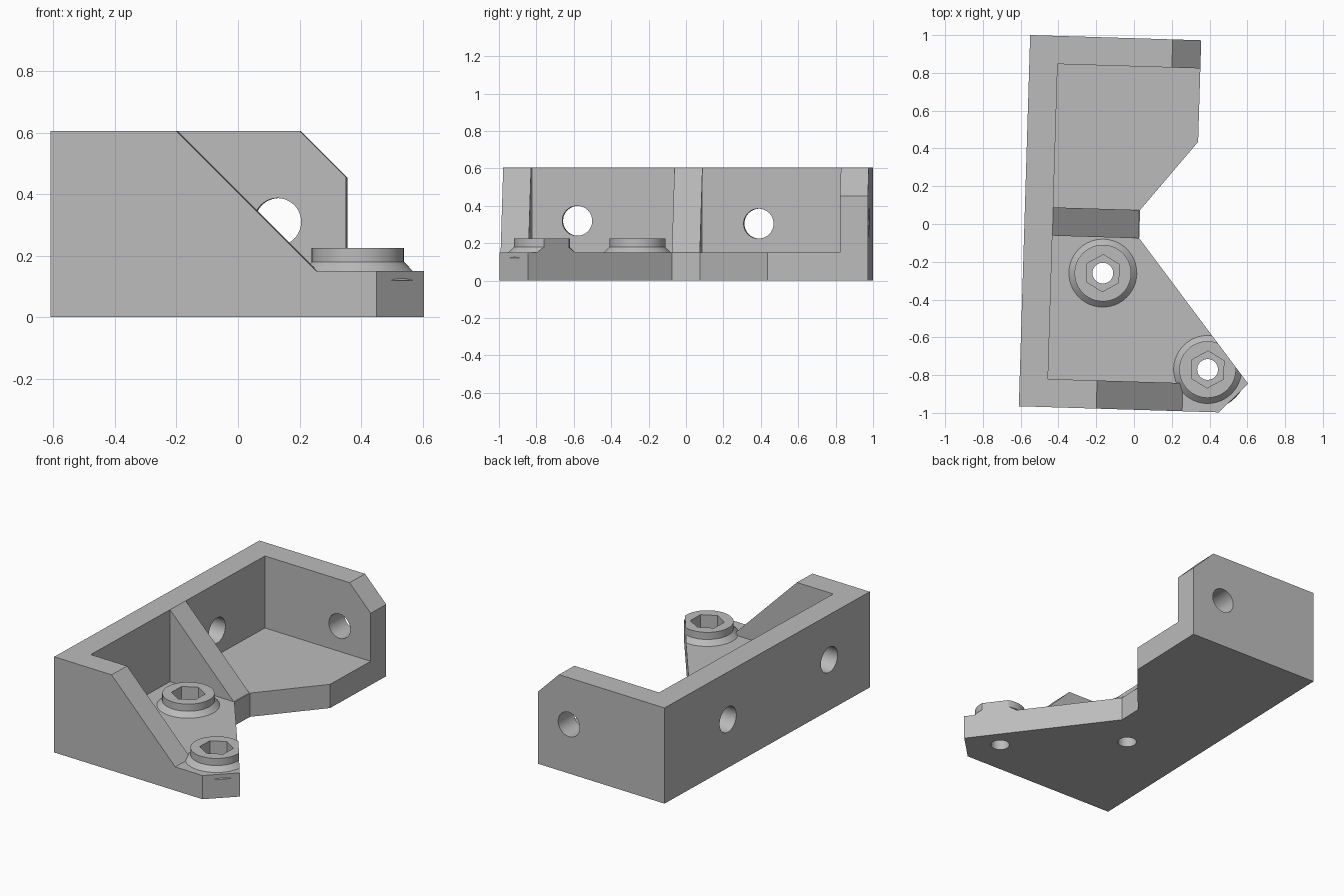
import bpy, bmesh
from math import radians
from mathutils import Matrix, Vector

cube = bpy.data.objects.get("Cube")
if cube:
    bpy.data.objects.remove(cube, do_unlink=True)

grey = bpy.data.materials.new("plain_grey")
grey.use_nodes = True
grey.diffuse_color = (0.5, 0.5, 0.5, 1)
grey.node_tree.nodes["Principled BSDF"].inputs["Base Color"].default_value = (0.5, 0.5, 0.5, 1)


def add_object(name, bm):
    bmesh.ops.recalc_face_normals(bm, faces=bm.faces)
    mesh = bpy.data.meshes.new(name)
    bm.to_mesh(mesh)
    bm.free()
    mesh.materials.append(grey)
    obj = bpy.data.objects.new(name, mesh)
    bpy.context.collection.objects.link(obj)
    return obj


def prism(name, points, low, high, axis="z"):
    """Extrude an xy outline along z, or an xz outline along y."""
    def place(p, t):
        return (p[0], p[1], t) if axis == "z" else (p[0], t, p[1])
    bm = bmesh.new()
    face = bm.faces.new([bm.verts.new(place(p, low)) for p in points])
    top = bmesh.ops.extrude_face_region(bm, geom=[face])["geom"]
    verts = [v for v in top if isinstance(v, bmesh.types.BMVert)]
    bmesh.ops.translate(bm, verts=verts, vec=place((0, 0), high - low))
    return add_object(name, bm)


def rod(name, start, end, r1, r2=None, sides=48):
    """Cylinder, cone or hexagonal bar between two points."""
    start, end = Vector(start), Vector(end)
    span = end - start
    spin = Matrix() if span.x == span.y == 0 else span.to_track_quat("Z", "Y").to_matrix().to_4x4()
    bm = bmesh.new()
    bmesh.ops.create_cone(bm, cap_ends=True, segments=sides, radius1=r1,
                          radius2=r1 if r2 is None else r2, depth=span.length,
                          matrix=Matrix.Translation((start + end) / 2) @ spin)
    return add_object(name, bm)


def combine(target, tool, operation="DIFFERENCE"):
    tool.hide_render = True
    mod = target.modifiers.new("combine", "BOOLEAN")
    mod.operation, mod.solver, mod.object = operation, "EXACT", tool
    bpy.ops.object.select_all(action="DESELECT")
    bpy.context.view_layer.objects.active = target
    target.select_set(True)
    bpy.ops.object.modifier_apply(modifier=mod.name)
    bpy.data.objects.remove(tool, do_unlink=True)


FLOOR, TOP, OVER = 0.15, 0.605, 0.8

# Solid block with the chamfered front corner
body = prism("corner_bracket", [(-0.58, -0.983), (0.48, -0.983), (0.98, -0.46),
                                (0.98, 0.983), (-0.58, 0.983)], 0, TOP)

# Two open compartments, leaving the side wall, end walls and middle rib
for y0, y1 in ((0.075, 0.834), (-0.834, -0.075)):
    combine(body, prism("compartment", [(-0.43, y0), (1.2, y0), (1.2, y1), (-0.43, y1)], FLOOR, OVER))

# 45 degree slopes: front wall, middle rib, back wall corner
rise = OVER - TOP
for x, z_low, y0, y1 in ((-0.17, FLOOR, -1.2, -0.7), (-0.43, FLOOR, -0.2, 0.2), (0.175, 0.2, 0.7, 1.2)):
    foot = x + TOP - z_low
    combine(body, prism("slope", [(x - rise, OVER), (foot, z_low), (1.3, z_low), (1.3, OVER)], y0, y1, "y"))

# Screw bosses: conical foot under a round collar
bosses = ((-0.157, -0.265), (0.413, -0.758))
for x, y in bosses:
    combine(body, rod("boss_foot", (x, y, FLOOR - 0.03), (x, y, 0.18), 0.21, 0.15), "UNION")
    combine(body, rod("boss_collar", (x, y, 0.1), (x, y, 0.225), 0.15), "UNION")

# Notched outline on the open side, trimming the outer boss as well
combine(body, prism("outline_notch", [(0.749, -0.976), (0.03, -0.075), (0.03, 0.075), (0.326, 0.445),
                                      (0.326, 1.2), (1.3, 1.2), (1.3, -0.976)], -0.1, OVER))

# Hexagonal sockets and screw holes
for x, y in bosses:
    combine(body, rod("socket", (x, y, 0.08), (x, y, 0.4), 0.098, sides=6))
    combine(body, rod("screw_hole", (x, y, -0.1), (x, y, 0.2), 0.055))

# Wall holes
for y, z in ((-0.595, 0.32), (0.375, 0.305)):
    combine(body, rod("side_hole", (-0.8, y, z), (-0.3, y, z), 0.08))
combine(body, rod("back_hole", (0.103, 0.7, 0.31), (0.103, 1.2, 0.31), 0.077))

# Slight turn about the vertical, then shading
body.data.transform(Matrix.Rotation(radians(-1.75), 4, "Z"))
bpy.ops.object.select_all(action="DESELECT")
bpy.context.view_layer.objects.active = body
body.select_set(True)
bpy.ops.object.shade_smooth_by_angle(angle=radians(25))
